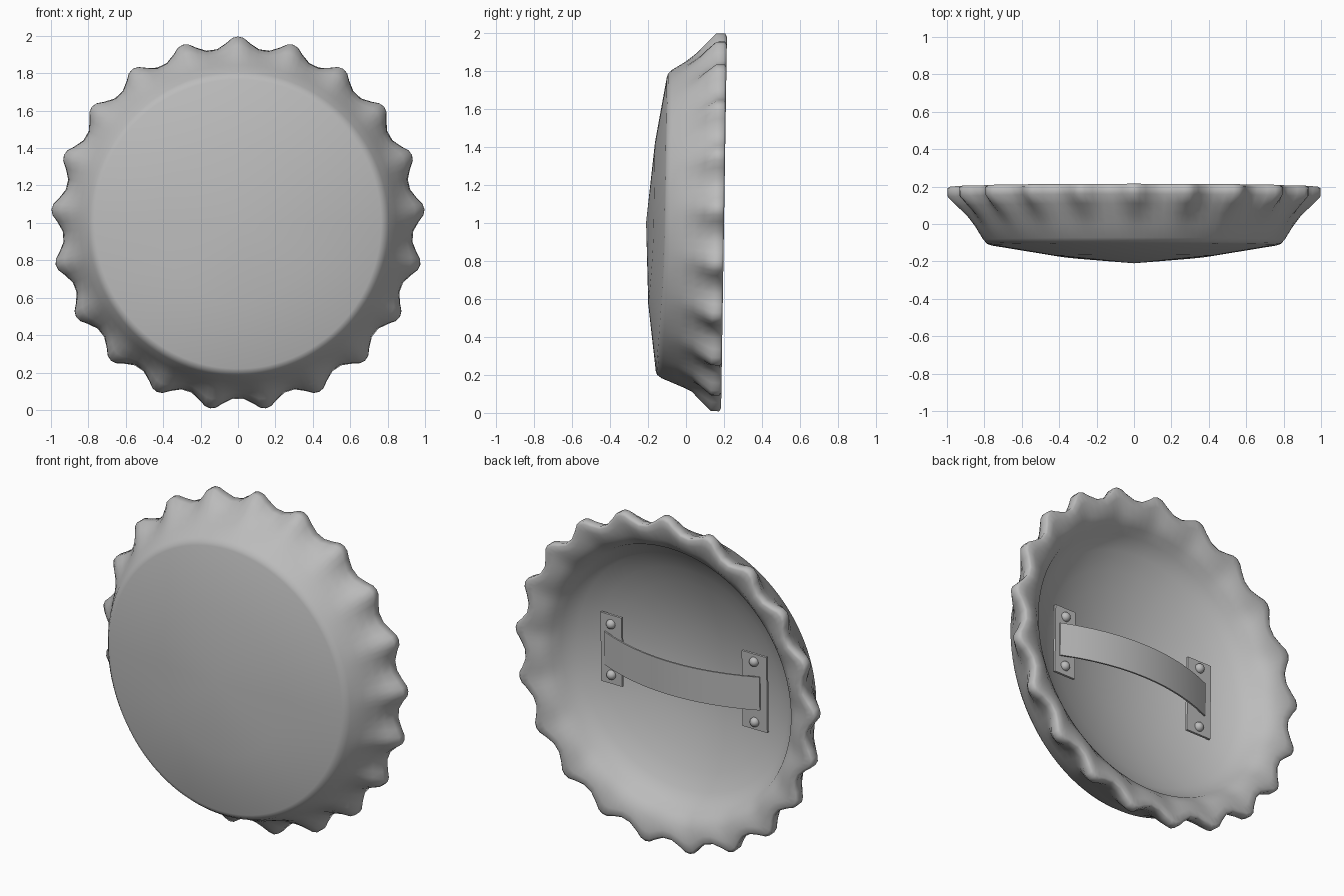
import bpy, bmesh, math
from mathutils import Matrix

cube = bpy.data.objects.get("Cube")
if cube:
    bpy.data.objects.remove(cube)

grey = bpy.data.materials.new("plain grey metal")
grey.use_nodes = True
GREY = (0.5, 0.5, 0.5, 1)
grey.diffuse_color = GREY
grey.node_tree.nodes["Principled BSDF"].inputs["Base Color"].default_value = GREY

TILT = Matrix.Translation((0, 0, 1)) @ Matrix.Rotation(math.radians(-0.9), 4, "X")
TEETH = 21


def finish(name, bm, angle=45):
    """Turn a bmesh into a shaded object in the tilted shield frame."""
    bmesh.ops.recalc_face_normals(bm, faces=bm.faces)
    bm.transform(TILT)
    mesh = bpy.data.meshes.new(name)
    bm.to_mesh(mesh)
    bm.free()
    mesh.materials.append(grey)
    obj = bpy.data.objects.new(name, mesh)
    bpy.context.collection.objects.link(obj)
    bpy.ops.object.select_all(action="DESELECT")
    obj.select_set(True)
    bpy.context.view_layer.objects.active = obj
    bpy.ops.object.shade_smooth_by_angle(angle=math.radians(angle))
    return obj


# Shield shell: rings of (radius, depth, tooth height, bulge of the lower front),
# from the front centre around the rim to the inner centre
RINGS = [
    (0.42, -0.17, 0, 0.022), (0.765, -0.113, 0, 0.034), (0.785, -0.106, 0, 0.034),
    (0.805, -0.085, 0, 0.03), (0.845, -0.02, 0, 0.015), (0.882, 0.045, 0.014, 0),
    (0.908, 0.095, 0.042, 0), (0.932, 0.145, 0.067, 0), (0.938, 0.19, 0.062, 0),
    (0.925, 0.2, 0.058, 0), (0.89, 0.198, 0.045, 0), (0.84, 0.18, 0.02, 0),
    (0.795, 0.14, 0, 0), (0.768, 0.085, 0, 0), (0.7, 0.028, 0, 0), (0.6, -0.022, 0, 0),
    (0.5, -0.062, 0, 0), (0.36, -0.103, 0, 0), (0.2, -0.135, 0, 0),
]
# One tooth: offset within its period and share of the tooth height
TOOTH = [(-0.4, 0), (-0.22, 0.45), (-0.1, 0.88), (0, 1), (0.1, 0.88), (0.22, 0.45), (0.4, 0)]

bm = bmesh.new()
rows = []
for radius, depth, height, bulge in RINGS:
    row = []
    for k in range(TEETH):
        for offset, share in TOOTH:
            a = math.pi / 2 + math.tau * (k + offset) / TEETH
            sag = bulge * max(0, -math.sin(a)) ** 2
            r = radius + height * share + 0.5 * sag
            row.append(bm.verts.new((r * math.cos(a), depth - sag, r * math.sin(a))))
    rows.append(row)
count = len(rows[0])
for a, b in zip(rows, rows[1:]):
    for i in range(count):
        j = (i + 1) % count
        bm.faces.new((a[i], a[j], b[j], b[i]))
for row, depth in ((rows[0], -0.21), (rows[-1], -0.148)):
    pole = bm.verts.new((0, depth, 0))
    for i in range(count):
        bm.faces.new((pole, row[i], row[(i + 1) % count]))
finish("shield_shell", bm, 75)

# Handle strap: a thin strip bowed away from the bowl
bm = bmesh.new()
rows = []
STEPS = 12
for i in range(STEPS + 1):
    t = 2 * i / STEPS - 1
    y = 0.002 + 0.115 * (1 - t * t)
    rows.append([bm.verts.new((0.018 + 0.515 * t, y + dy, z))
                 for dy, z in ((0, -0.1), (0, 0.1), (0.01, 0.1), (0.01, -0.1))])
for a, b in zip(rows, rows[1:]):
    for i in range(4):
        j = (i + 1) % 4
        bm.faces.new((a[i], a[j], b[j], b[i]))
bm.faces.new(rows[0])
bm.faces.new(rows[-1])
finish("handle_strap", bm, 30)

# Mounting plates and rivets; the right plate is a little larger
for side, x, width, height, rivet_z in (("left", 0.492, 0.14, 0.415, 0.153),
                                        ("right", -0.458, 0.165, 0.455, 0.182)):
    bm = bmesh.new()
    bmesh.ops.create_cube(bm, size=1, matrix=Matrix.Translation((x, -0.002, 0))
                          @ Matrix.Diagonal((width, 0.014, height, 1)))
    finish(side + "_handle_plate", bm, 30)
    for level, z in (("upper", rivet_z), ("lower", -rivet_z)):
        bm = bmesh.new()
        bmesh.ops.create_uvsphere(bm, u_segments=16, v_segments=10, radius=0.028,
                                  matrix=Matrix.Translation((x, 0.005, z)))
        finish(f"{side}_{level}_rivet", bm, 60)
